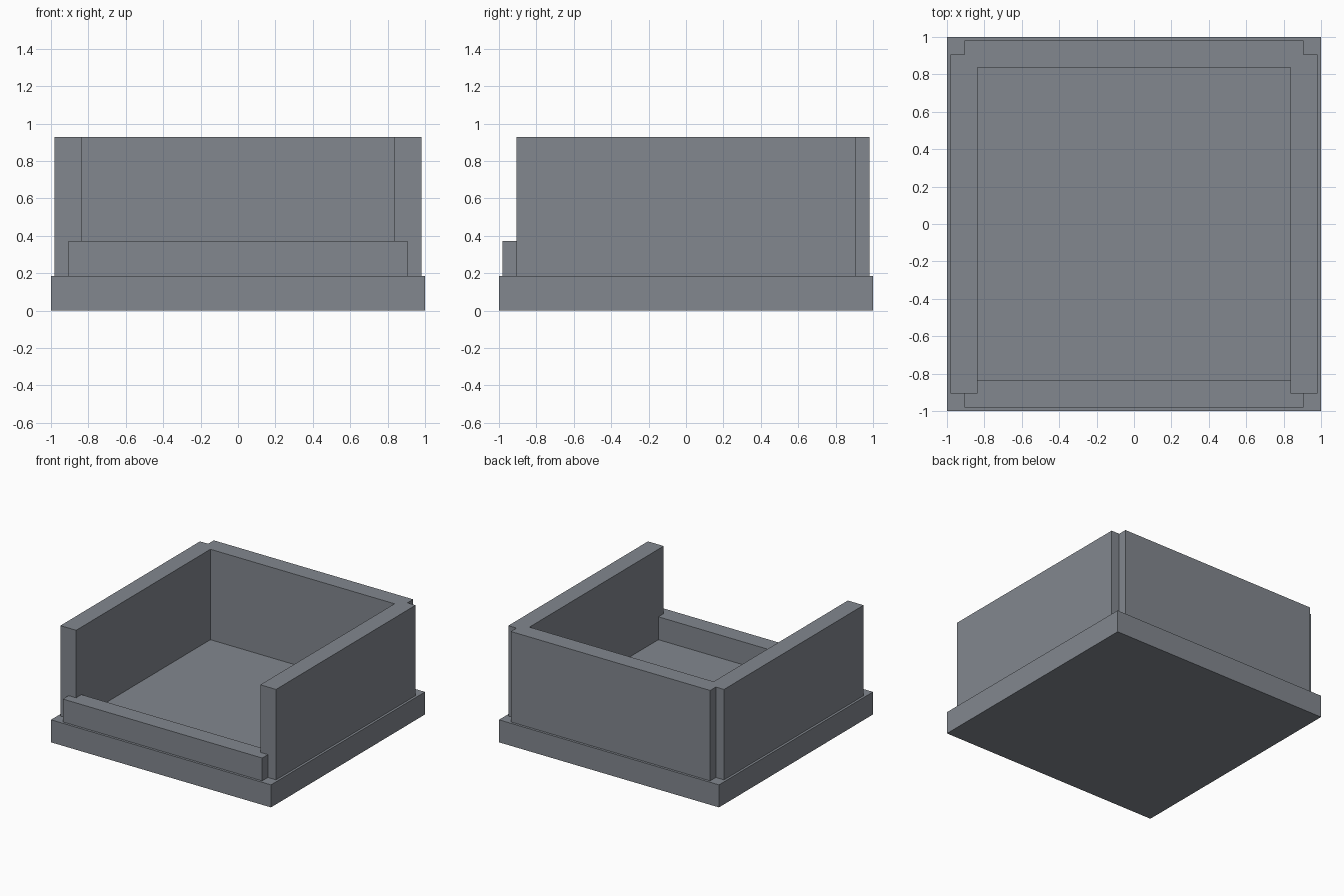
import bpy
import bmesh

if "Cube" in bpy.data.objects:
    bpy.data.objects.remove(bpy.data.objects["Cube"])

FLOOR, KERB, TOP = 0.185, 0.373, 0.928   # heights
OUT, END, INN = 0.98, 0.906, 0.837       # outer face, wall end, inner face

# Dark slate grey for every part
slate = bpy.data.materials.new("slate_grey")
slate.diffuse_color = (0.225, 0.245, 0.275, 1)
slate.use_nodes = True
slate.node_tree.nodes["Principled BSDF"].inputs["Base Color"].default_value = slate.diffuse_color


def prism(name, half, z0, z1):
    """Build a solid from a left-right symmetric plan, given as its right half."""
    plan = half + [(-x, y) for x, y in reversed(half)]
    bm = bmesh.new()
    low = [bm.verts.new((x, y, z0)) for x, y in plan]
    high = [bm.verts.new((x, y, z1)) for x, y in plan]
    bm.faces.new(low)
    bm.faces.new(high)
    for i in range(len(plan)):
        bm.faces.new((low[i - 1], low[i], high[i], high[i - 1]))
    bmesh.ops.recalc_face_normals(bm, faces=bm.faces)
    mesh = bpy.data.meshes.new(name)
    bm.to_mesh(mesh)
    bm.free()
    mesh.materials.append(slate)
    obj = bpy.data.objects.new(name, mesh)
    bpy.context.collection.objects.link(obj)
    return obj


# Square base slab, also the floor inside the walls
prism("base_slab", [(1, -1), (1, 1)], 0, FLOOR)

# Tall side and back walls in one U, notched at the back corners
prism("tall_walls", [(INN, INN), (INN, -END), (OUT, -END), (OUT, END),
                     (END, END), (END, OUT)], FLOOR, TOP)

# Low front wall, lapping over the ends of the side walls
prism("front_wall", [(END, -OUT), (END, -END), (INN, -END),
                     (INN, -INN)], FLOOR, KERB)
